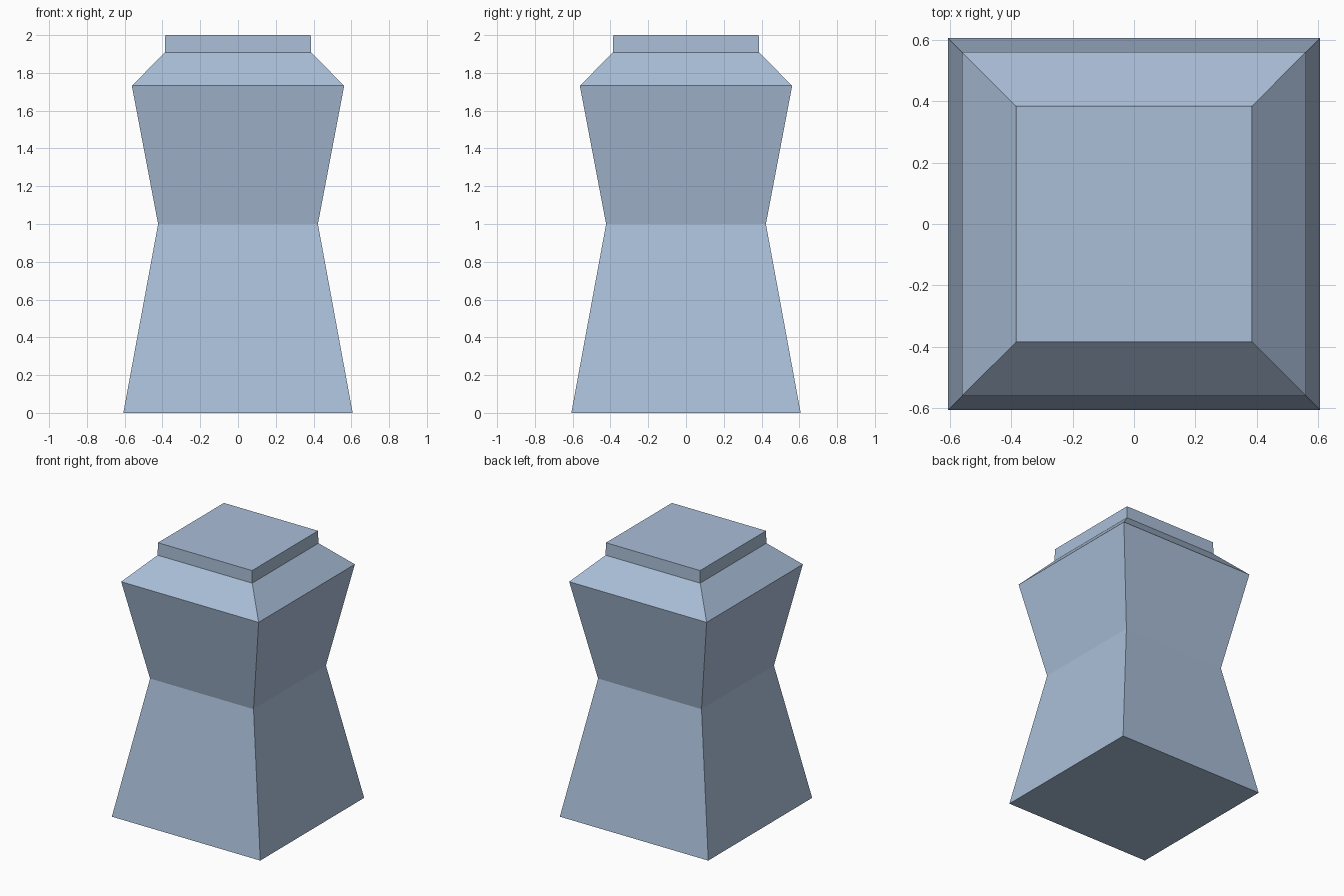
import bpy
import bmesh

if "Cube" in bpy.data.objects:
    bpy.data.objects.remove(bpy.data.objects["Cube"])

# One flat colour for the whole piece
mat = bpy.data.materials.new("pale blue grey")
mat.diffuse_color = (0.40, 0.515, 0.68, 1.0)
mat.use_nodes = True
mat.node_tree.nodes["Principled BSDF"].inputs["Base Color"].default_value = mat.diffuse_color


def square_loft(name, sections):
    """Stack square rings given as (half width, height) and cap both ends."""
    bm = bmesh.new()
    rings = [[bm.verts.new((sx * h, sy * h, z))
              for sx, sy in ((-1, -1), (1, -1), (1, 1), (-1, 1))]
             for h, z in sections]
    for low, high in zip(rings, rings[1:]):
        for i in range(4):
            j = (i + 1) % 4
            bm.faces.new((low[i], low[j], high[j], high[i]))
    bm.faces.new(rings[0][::-1])
    bm.faces.new(rings[-1])
    mesh = bpy.data.meshes.new(name)
    bm.to_mesh(mesh)
    bm.free()
    mesh.materials.append(mat)
    obj = bpy.data.objects.new(name, mesh)
    bpy.context.collection.objects.link(obj)
    return obj


# Waisted pedestal with sloped shoulder and raised square cap
square_loft("pedestal", [
    (0.607, 0.0),     # foot
    (0.423, 1.0),     # waist
    (0.562, 1.732),   # shoulder edge
    (0.387, 1.908),   # cap base
    (0.385, 2.0),     # cap top
])
